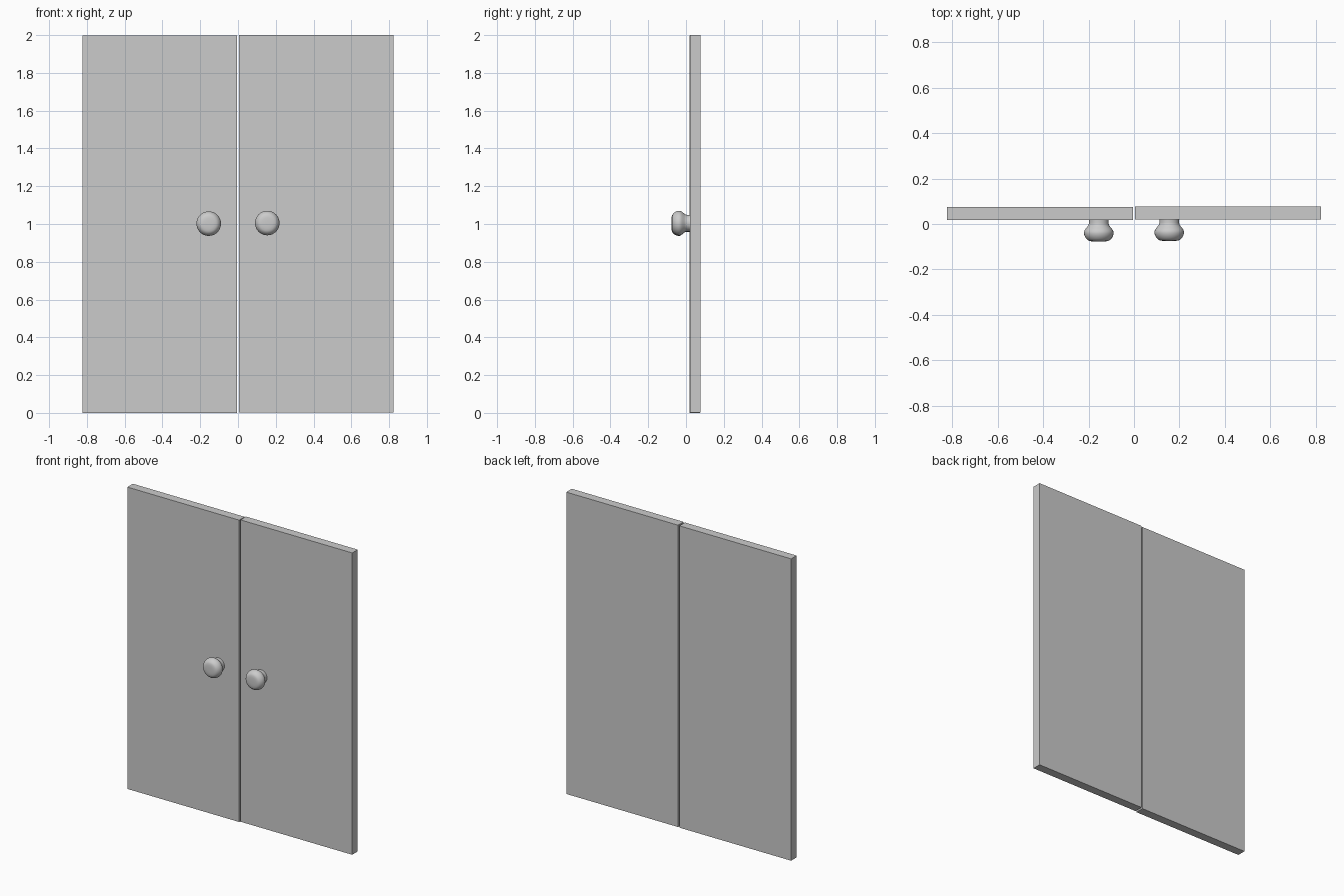
import bpy, bmesh, math

if "Cube" in bpy.data.objects:
    bpy.data.objects.remove(bpy.data.objects["Cube"])

T = 0.0575  # door thickness

# knob profile: (distance along y from the door face, radius)
PROFILE = [(0.005, 0.044), (-0.014, 0.0435), (-0.021, 0.0445), (-0.028, 0.049),
           (-0.037, 0.0565), (-0.045, 0.062), (-0.052, 0.0648), (-0.059, 0.0650),
           (-0.067, 0.0635), (-0.075, 0.0600), (-0.083, 0.0545), (-0.089, 0.0480),
           (-0.0925, 0.0400), (-0.0942, 0.028), (-0.095, 0.014)]
SIDES = 32


def make_object(name, bm):
    bmesh.ops.recalc_face_normals(bm, faces=bm.faces)
    mesh = bpy.data.meshes.new(name)
    bm.to_mesh(mesh)
    bm.free()
    obj = bpy.data.objects.new(name, mesh)
    bpy.context.collection.objects.link(obj)
    return obj


def door(name, x0, x1, y0, z0, z1):
    bm = bmesh.new()
    bmesh.ops.create_cube(bm, size=1)
    for v in bm.verts:
        v.co = (x0 if v.co.x < 0 else x1,
                y0 if v.co.y < 0 else y0 + T,
                z0 if v.co.z < 0 else z1)
    return make_object(name, bm)


def knob(name, x, y, z):
    bm = bmesh.new()
    rings = []
    for d, r in PROFILE:
        rings.append([bm.verts.new((r * math.cos(2 * math.pi * i / SIDES), d,
                                    r * math.sin(2 * math.pi * i / SIDES)))
                      for i in range(SIDES)])
    for a, b in zip(rings, rings[1:]):
        for i in range(SIDES):
            j = (i + 1) % SIDES
            bm.faces.new((a[i], a[j], b[j], b[i]))
    bm.faces.new(rings[0])
    bm.faces.new(rings[-1])
    obj = make_object(name, bm)
    obj.location = (x, y, z)
    bpy.ops.object.select_all(action='DESELECT')
    obj.select_set(True)
    bpy.context.view_layer.objects.active = obj
    bpy.ops.object.shade_smooth_by_angle(angle=math.radians(40))
    return obj


# two door panels, the left one set slightly forward and lower, each with a knob
for side, s, y, z in (("left", -1, 0.0175, 0.0), ("right", 1, 0.020, 0.003)):
    x0, x1 = sorted((s * 0.004, s * 0.822))
    door(side + "_door", x0, x1, y, z, z + 1.997)
    knob(side + "_knob", s * 0.155, y, z + 1.002)
